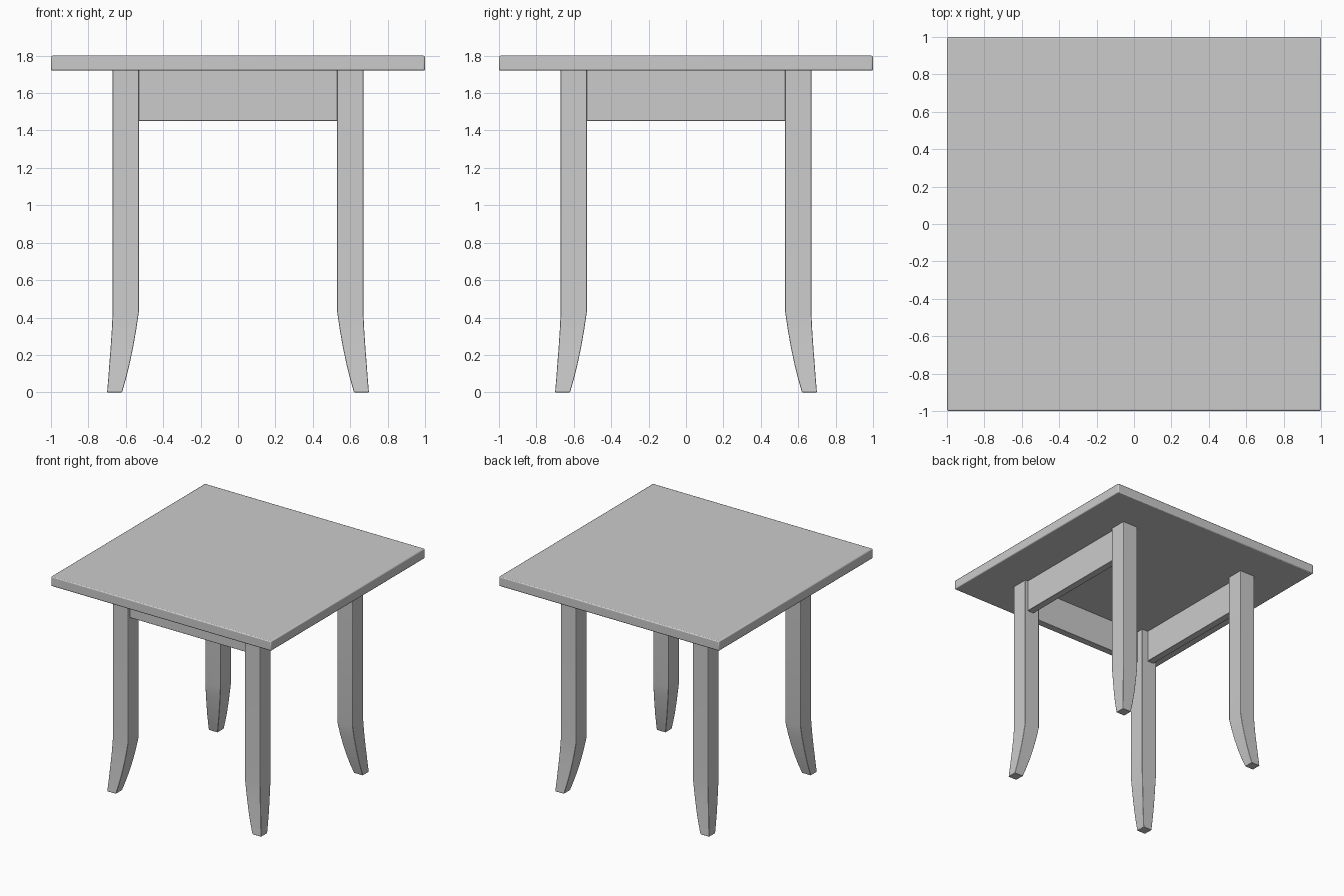
import bpy, bmesh

cube = bpy.data.objects.get("Cube")
if cube:
    bpy.data.objects.remove(cube, do_unlink=True)

# One plain grey finish for the whole table
GREY = (0.6, 0.6, 0.6, 1.0)
mat = bpy.data.materials.new("plain grey")
mat.use_nodes = True
mat.diffuse_color = GREY
mat.node_tree.nodes["Principled BSDF"].inputs["Base Color"].default_value = GREY


def finish(name, bm, bevel):
    """Turn a bmesh into an object with softened edges."""
    bmesh.ops.recalc_face_normals(bm, faces=bm.faces)
    mesh = bpy.data.meshes.new(name)
    bm.to_mesh(mesh)
    bm.free()
    mesh.materials.append(mat)
    obj = bpy.data.objects.new(name, mesh)
    bpy.context.collection.objects.link(obj)
    mod = obj.modifiers.new("soft edges", 'BEVEL')
    mod.width = bevel
    mod.segments = 2
    mod.limit_method = 'ANGLE'
    bpy.ops.object.select_all(action='DESELECT')
    obj.select_set(True)
    bpy.context.view_layer.objects.active = obj
    bpy.ops.object.shade_smooth_by_angle(angle=0.6)
    return obj


def box(name, lo, hi, bevel):
    bm = bmesh.new()
    bmesh.ops.create_cube(bm, size=1)
    for v in bm.verts:
        v.co = [(a + b) / 2 + c * (b - a) for a, b, c in zip(lo, hi, v.co)]
    return finish(name, bm, bevel)


# Leg stations: height, inner edge, outer edge (same in x and y)
LEG = [(0.0, 0.62, 0.70), (0.07, 0.60, 0.694), (0.15, 0.58, 0.688),
       (0.24, 0.561, 0.681), (0.33, 0.545, 0.675), (0.43, 0.53, 0.67),
       (1.722, 0.53, 0.67)]


def leg(name, sx, sy):
    """Square leg lofted through the stations, foot flaring outward."""
    bm = bmesh.new()
    rings = [[bm.verts.new((sx * x, sy * y, z))
              for x, y in ((i, i), (o, i), (o, o), (i, o))]
             for z, i, o in LEG]
    for a, b in zip(rings, rings[1:]):
        for k in range(4):
            n = (k + 1) % 4
            bm.faces.new((a[k], a[n], b[n], b[k]))
    bm.faces.new(rings[0])
    bm.faces.new(rings[-1])
    return finish(name, bm, 0.003)


# Table top
box("table_top", (-1, -1, 1.72), (1, 1, 1.80), 0.008)

# Four legs
for sx, side in ((1, "left"), (-1, "right")):
    for sy, end in ((-1, "front"), (1, "back")):
        leg(f"{end}_{side}_leg", sx, sy)

# Aprons on the front and both sides, the back is open
box("front_apron", (-0.532, -0.645, 1.45), (0.532, -0.585, 1.722), 0.004)
box("left_apron", (0.585, -0.532, 1.45), (0.645, 0.532, 1.722), 0.004)
box("right_apron", (-0.645, -0.532, 1.45), (-0.585, 0.532, 1.722), 0.004)
